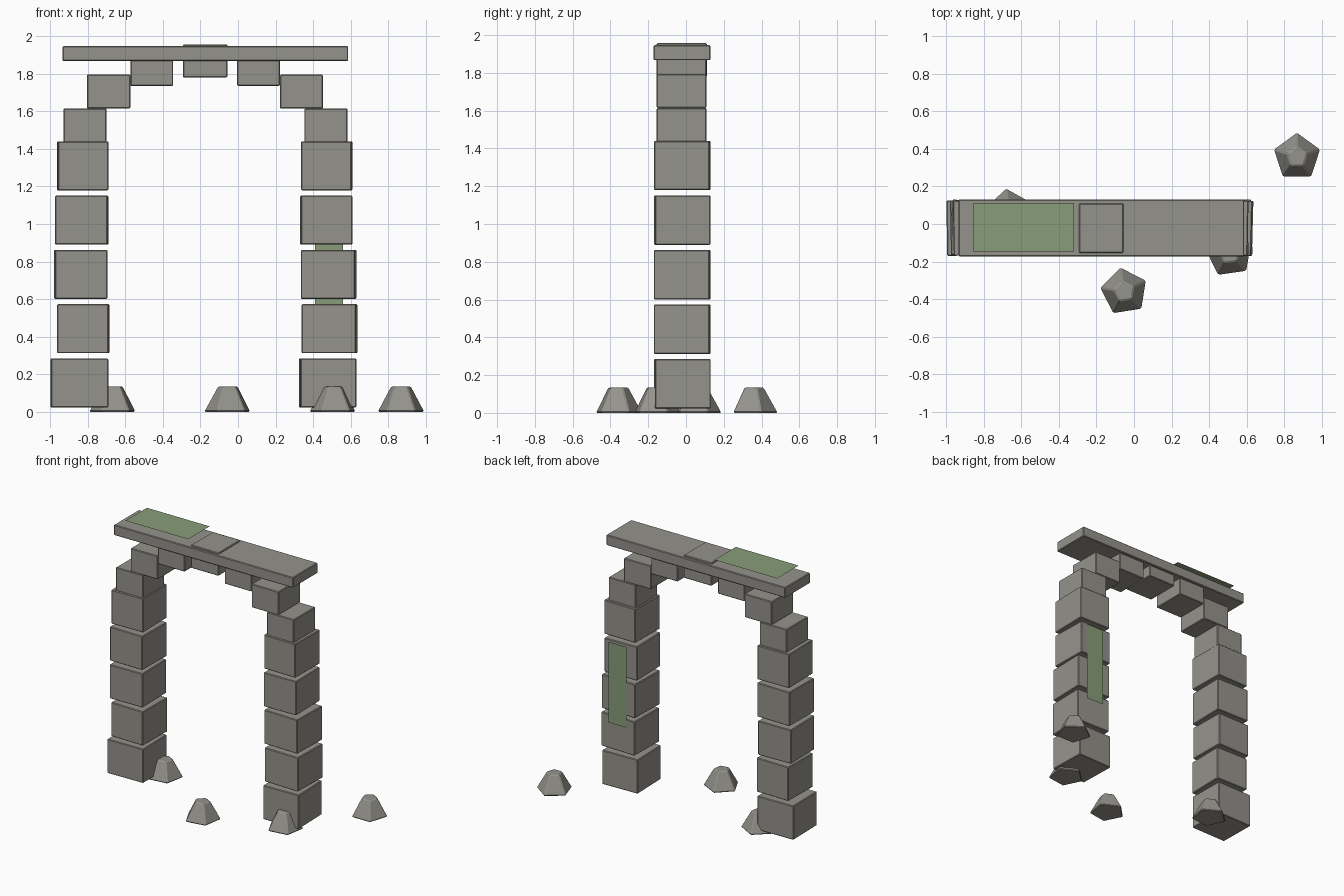
import bpy
import math

cube = bpy.data.objects.get("Cube")
if cube:
    bpy.data.objects.remove(cube, do_unlink=True)


def material(name, color):
    mat = bpy.data.materials.new(name)
    mat.use_nodes = True
    mat.diffuse_color = color
    mat.node_tree.nodes["Principled BSDF"].inputs["Base Color"].default_value = color
    return mat


STONE = material("weathered grey stone", (0.30, 0.29, 0.26, 1))
MOSS = material("moss green", (0.25, 0.34, 0.19, 1))


def finish(obj, name, mat, bevel=0):
    obj.name = name
    obj.data.materials.append(mat)
    if bevel:
        mod = obj.modifiers.new("worn edges", "BEVEL")
        mod.width = bevel
        mod.segments = 1
        mod.limit_method = "ANGLE"
    return obj


def block(name, x0, x1, y0, y1, z0, z1, yaw=0, bevel=0.005):
    bpy.ops.mesh.primitive_cube_add(
        size=1, location=((x0 + x1) / 2, (y0 + y1) / 2, (z0 + z1) / 2),
        rotation=(0, 0, math.radians(yaw)))
    obj = bpy.context.object
    obj.scale = (x1 - x0, y1 - y0, z1 - z0)
    bpy.ops.object.transform_apply(location=False, rotation=False, scale=True)
    return finish(obj, name, STONE, bevel)


def moss_sheet(name, location, width, height, tilt=0):
    bpy.ops.mesh.primitive_plane_add(size=1, location=location, rotation=(tilt, 0, 0))
    obj = bpy.context.object
    obj.scale = (width, height, 1)
    finish(obj, name, MOSS)


# Pillars of slightly turned blocks with open joints
pillars = {
    "right": [(-1.0, -0.69, 1), (-0.965, -0.685, -1), (-0.98, -0.695, 1),
              (-0.975, -0.69, -1), (-0.965, -0.69, 1)],
    "left": [(0.325, 0.63, 1.5), (0.34, 0.635, -1.5), (0.335, 0.63, -1.5),
             (0.33, 0.61, 1), (0.335, 0.61, -1)],
}
for side, rows in pillars.items():
    for i, (x0, x1, yaw) in enumerate(rows):
        z = 0.023 + i * 0.289
        block(f"{side}_pillar_block_{i + 1}", x0 + 0.003, x1 - 0.003,
              -0.167, 0.127, z, z + 0.261, yaw)

# Stepped arch stones, keystone and lintel
arch = [(-0.93, -0.70, 1.435), (-0.805, -0.573, 1.615), (-0.573, -0.345, 1.735),
        (-0.005, 0.223, 1.735), (0.223, 0.453, 1.615), (0.353, 0.583, 1.435)]
for i, (x0, x1, z) in enumerate(arch):
    block(f"arch_stone_{i + 1}", x0, x1, -0.155, 0.108, z, z + 0.18)
block("keystone", -0.293, -0.057, -0.155, 0.11, 1.78, 1.957)
block("lintel", -0.935, 0.587, -0.172, 0.13, 1.867, 1.947)

# Thin moss patches
moss_sheet("lintel_moss", (-0.587, -0.017, 1.99), 0.533, 0.26)
moss_sheet("pillar_moss", (0.485, 0.138, 0.825), 0.15, 0.62, math.pi / 2)

# Five-sided rubble stones around the base
rubble = [(-0.665, 0.06, 97), (-0.052, -0.36, 99), (0.508, -0.157, 98), (0.868, 0.357, 90)]
for i, (x, y, turn) in enumerate(rubble):
    bpy.ops.mesh.primitive_cone_add(
        vertices=5, radius1=0.132, radius2=0.057, depth=0.135,
        location=(x, y, 0.0675), rotation=(0, 0, math.radians(turn - 90)))
    finish(bpy.context.object, f"rubble_stone_{i + 1}", STONE, 0.007)
